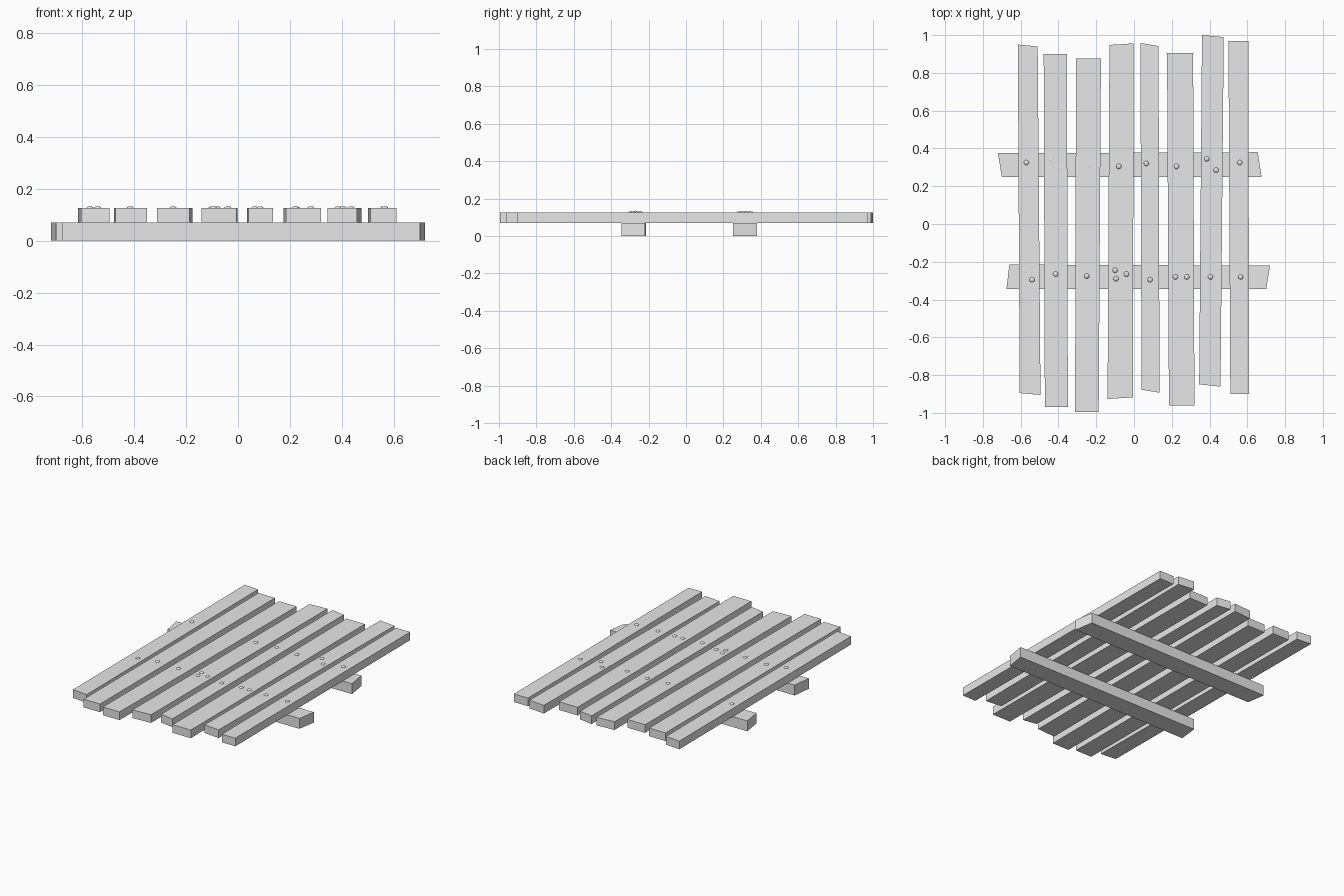
import bpy
import bmesh
from mathutils import Matrix, Vector

cube = bpy.data.objects.get("Cube")
if cube:
    bpy.data.objects.remove(cube, do_unlink=True)

RAIL_TOP = 0.07
PLANK_TOP = 0.125

# Single flat material
grey = bpy.data.materials.new("plain_grey")
grey.use_nodes = True
colour = (0.8, 0.8, 0.8, 1)
grey.diffuse_color = colour
grey.node_tree.nodes["Principled BSDF"].inputs["Base Color"].default_value = colour


def add_object(name, bm):
    """Turn a bmesh into a scene object with the shared material."""
    bmesh.ops.recalc_face_normals(bm, faces=bm.faces)
    mesh = bpy.data.meshes.new(name)
    bm.to_mesh(mesh)
    bm.free()
    mesh.materials.append(grey)
    obj = bpy.data.objects.new(name, mesh)
    bpy.context.collection.objects.link(obj)
    return obj


def add_board(name, outline, bottom, top):
    """Extrude a four-cornered outline between two heights."""
    bm = bmesh.new()
    face = bm.faces.new([bm.verts.new((x, y, bottom)) for x, y in outline])
    raised = bmesh.ops.extrude_face_region(bm, geom=[face])["geom"]
    verts = [v for v in raised if isinstance(v, bmesh.types.BMVert)]
    bmesh.ops.translate(bm, verts=verts, vec=Vector((0, 0, top - bottom)))
    return add_object(name, bm)


# Cross rails with skewed ends
add_board("back_rail", [(-.72, .375), (-.70, .25), (.675, .25), (.655, .38)], 0, RAIL_TOP)
add_board("front_rail", [(-.66, -.215), (-.675, -.345), (.70, -.345), (.72, -.22)], 0, RAIL_TOP)

# Planks: back left x, back right x, back y, front left x, front right x, front y, end slant
planks = [
    (-.615, -.51, .945, -.605, -.495, -.90, -.005),
    (-.478, -.355, .90, -.472, -.35, -.97, 0),
    (-.307, -.175, .875, -.312, -.187, -.995, 0),
    (-.13, -.002, .952, -.14, -.006, -.922, .004),
    (.034, .13, .95, .04, .135, -.885, -.008),
    (.175, .313, .905, .185, .32, -.96, 0),
    (.36, .475, .995, .345, .458, -.855, -.006),
    (.50, .605, .97, .51, .61, -.90, 0),
]
for i, (bl, br, by, fl, fr, fy, slant) in enumerate(planks, 1):
    outline = [(bl, by - slant), (fl, fy - slant), (fr, fy + slant), (br, by + slant)]
    add_board(f"plank_{i}", outline, RAIL_TOP, PLANK_TOP)

# Domed nail heads; the shallow ones are sunk deeper into the wood
proud_nails = [
    (-.57, .325), (-.08, .305), (.065, .32), (.225, .305), (.385, .345),
    (.435, .285), (.56, .325), (-.54, -.295), (-.415, -.265), (-.25, -.275),
    (-.10, -.245), (-.095, -.29), (-.04, -.265), (.085, -.295), (.22, -.28),
    (.28, -.28), (.405, -.28), (.565, -.28),
]
sunk_nails = [(-.44, .34), (-.39, .295), (-.24, .305), (-.58, -.25)]


def add_nails(name, places, depth):
    bm = bmesh.new()
    for x, y in places:
        place = Matrix.Translation((x, y, PLANK_TOP - depth)) @ Matrix.Diagonal((1, 1, .6, 1))
        bmesh.ops.create_uvsphere(bm, u_segments=12, v_segments=8, radius=.014, matrix=place)
    for face in bm.faces:
        face.smooth = True
    add_object(name, bm)


add_nails("nail_heads", proud_nails, .001)
add_nails("sunken_nail_heads", sunk_nails, .007)
